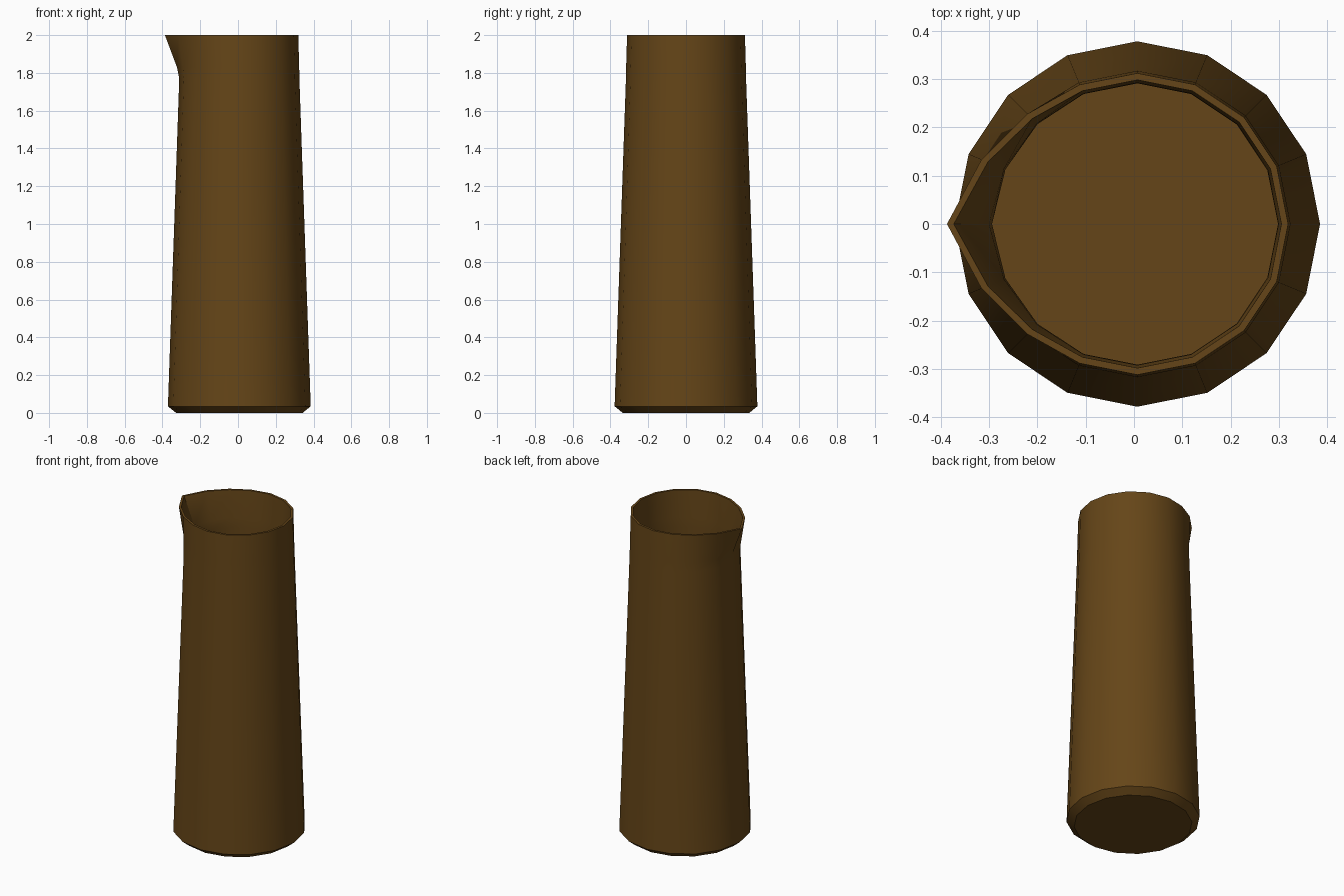
import bpy, bmesh, math

if "Cube" in bpy.data.objects:
    bpy.data.objects.remove(bpy.data.objects["Cube"])

SIDES = 16
CX = 0.007          # body axis sits slightly off centre because of the spout
SPOUT = {8: 0.082, 7: 0.037, 9: 0.037, 6: 0.01, 10: 0.01}

# (radius, height, spout amount): outside from foot to rim, then inside down to floor
PROFILE = [
    (0.335, 0.0, 0), (0.378, 0.035, 0), (0.318, 1.77, 0), (0.317, 1.83, 0.16),
    (0.312, 2.0, 1), (0.298, 2.0, 1), (0.292, 1.83, 0.18), (0.291, 1.77, 0.12),
    (0.358, 0.05, 0),
]

bm = bmesh.new()


def ring(radius, z, spout):
    verts = []
    for i in range(SIDES):
        a = 2 * math.pi * i / SIDES
        r = radius + SPOUT.get(i, 0) * spout
        verts.append(bm.verts.new((CX + r * math.cos(a), r * math.sin(a), z)))
    return verts


# walls and rim
rings = [ring(*p) for p in PROFILE]
for lo, hi in zip(rings, rings[1:]):
    for i in range(SIDES):
        j = (i + 1) % SIDES
        bm.faces.new((lo[i], lo[j], hi[j], hi[i]))

# underside and inner floor
bm.faces.new(rings[0][::-1])
bm.faces.new(rings[-1])
bmesh.ops.recalc_face_normals(bm, faces=bm.faces)

mesh = bpy.data.meshes.new("pitcher")
bm.to_mesh(mesh)
bm.free()
pitcher = bpy.data.objects.new("pitcher", mesh)
bpy.context.collection.objects.link(pitcher)

# brown clay
mat = bpy.data.materials.new("brown_clay")
mat.diffuse_color = (0.13, 0.06, 0.009, 1)
mat.use_nodes = True
mat.node_tree.nodes["Principled BSDF"].inputs["Base Color"].default_value = mat.diffuse_color
mesh.materials.append(mat)

bpy.context.view_layer.objects.active = pitcher
pitcher.select_set(True)
bpy.ops.object.shade_smooth_by_angle(angle=math.radians(35))
